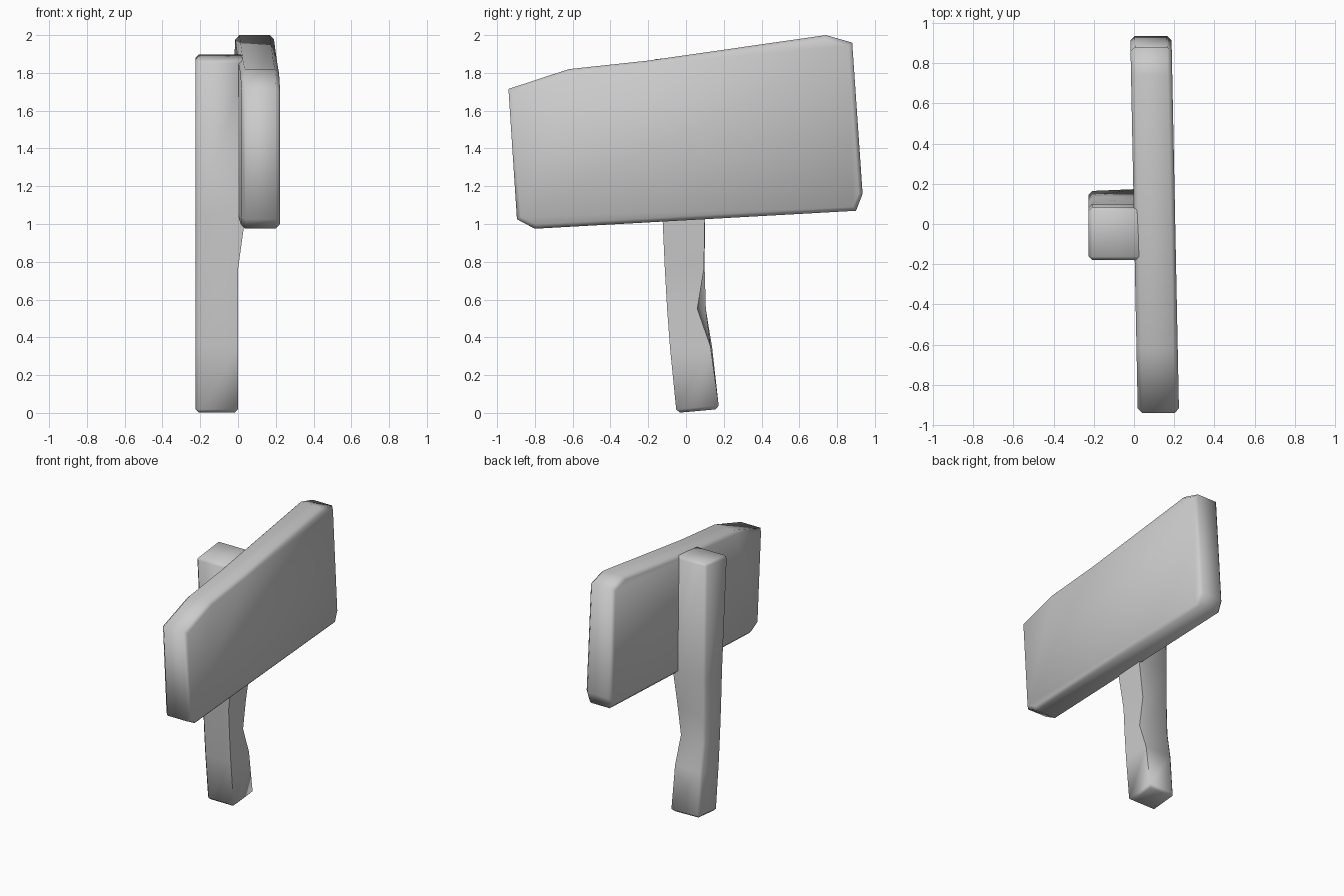
import bpy, bmesh, math

cube = bpy.data.objects.get("Cube")
if cube:
    bpy.data.objects.remove(cube, do_unlink=True)

grey = bpy.data.materials.new("plain grey")
grey.use_nodes = True
colour = (0.6, 0.6, 0.6, 1)
grey.diffuse_color = colour
grey.node_tree.nodes["Principled BSDF"].inputs["Base Color"].default_value = colour


def loft(name, rings, pick_edges, width):
    """Skin rings of points, cap the ends and chamfer the chosen edges."""
    bm = bmesh.new()
    loops = [[bm.verts.new(p) for p in ring] for ring in rings]
    for a, b in zip(loops, loops[1:]):
        for i in range(len(a)):
            j = (i + 1) % len(a)
            bm.faces.new((a[i], a[j], b[j], b[i]))
    bm.faces.new(loops[0])
    bm.faces.new(loops[-1])
    bmesh.ops.recalc_face_normals(bm, faces=bm.faces)
    edges = [e for e in bm.edges if pick_edges(e)]
    bmesh.ops.bevel(bm, geom=edges, offset=width, segments=1,
                    affect='EDGES', clamp_overlap=True)
    mesh = bpy.data.meshes.new(name)
    bm.to_mesh(mesh)
    bm.free()
    mesh.materials.append(grey)
    obj = bpy.data.objects.new(name, mesh)
    bpy.context.collection.objects.link(obj)
    bpy.ops.object.select_all(action='DESELECT')
    obj.select_set(True)
    bpy.context.view_layer.objects.active = obj
    bpy.ops.object.shade_smooth_by_angle(angle=math.radians(75))
    return obj


# Sign board: side outline (y, z) given thickness, slightly turned about z
outline = [(-0.94, 1.715), (-0.62, 1.82), (-0.2, 1.865), (0.74, 2.0),
           (0.88, 1.96), (0.935, 1.16), (0.9, 1.07), (-0.8, 0.975),
           (-0.895, 1.025)]
sides = [[(x - 0.02 * y, y, z) for y, z in outline] for x in (0.0, 0.205)]


def rim(edge):
    a, b = (v.co for v in edge.verts)
    return abs(a.x - b.x) < 0.1


loft("sign_board", sides, rim, 0.022)

# Leaning post: height, front y, back y on the outer side, back y on the board side
levels = [(0.0, -0.05, 0.165, 0.175), (0.35, -0.085, 0.14, 0.13),
          (0.55, -0.1, 0.107, 0.06), (0.76, -0.112, 0.1, 0.095),
          (1.05, -0.125, 0.1, 0.1), (1.87, -0.18, 0.085, 0.085)]
rings = []
for z, front, outer, inner in levels:
    left = 0.0 if z < 1 else 0.04
    tilt = 0.02 if z == 0 else 0.03 if z > 1.5 else 0
    rings.append([(-0.225, front, z), (left, front, z),
                  (left, inner, z + tilt), (-0.225, outer, z + tilt)])


def outer_corner(edge):
    a, b = (v.co for v in edge.verts)
    lengthwise = abs(a.z - b.z) > 0.1
    end = not lengthwise and (max(a.z, b.z) < 0.1 or min(a.z, b.z) > 1.8)
    return end or (lengthwise and max(a.x, b.x) < -0.1)


loft("post", rings, outer_corner, 0.018)
